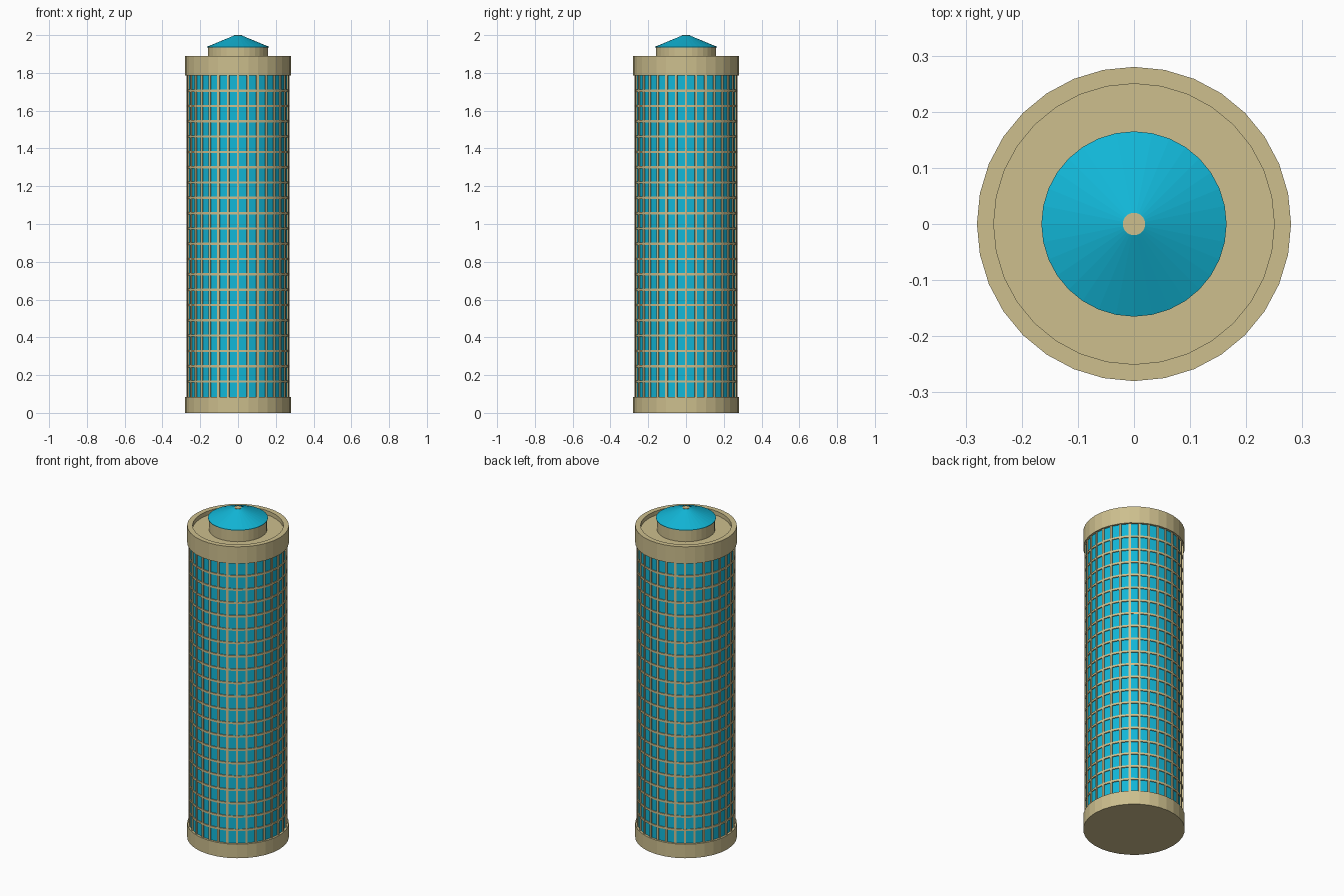
import bpy, bmesh, math

if "Cube" in bpy.data.objects:
    bpy.data.objects.remove(bpy.data.objects["Cube"])

SIDES = 32
FLOORS = 21
Z0, Z1 = 0.085, 1.787      # glazed part of the tower


def material(name, rgb):
    m = bpy.data.materials.new(name)
    m.diffuse_color = (*rgb, 1)
    m.use_nodes = True
    m.node_tree.nodes["Principled BSDF"].inputs["Base Color"].default_value = m.diffuse_color
    return m


BEIGE = material("sandy_beige", (0.61, 0.52, 0.27))
CYAN = material("cyan_glass", (0.006, 0.47, 0.68))


def finish(name, bm, mat):
    bmesh.ops.remove_doubles(bm, verts=bm.verts, dist=1e-6)
    bmesh.ops.recalc_face_normals(bm, faces=bm.faces)
    me = bpy.data.meshes.new(name)
    bm.to_mesh(me)
    bm.free()
    me.materials.append(mat)
    ob = bpy.data.objects.new(name, me)
    bpy.context.collection.objects.link(ob)
    return ob


def add_lathe(bm, profile, closed=False):
    """Turn (radius, z) points around z; open profiles get capped ends."""
    rings = []
    for r, z in profile:
        rings.append([bm.verts.new((r * math.cos(2 * math.pi * i / SIDES),
                                    r * math.sin(2 * math.pi * i / SIDES), z))
                      for i in range(SIDES)])
    pairs = list(zip(rings, rings[1:]))
    if closed:
        pairs.append((rings[-1], rings[0]))
    else:
        bm.faces.new(rings[0][::-1])
        bm.faces.new(rings[-1])
    for a, b in pairs:
        for i in range(SIDES):
            j = (i + 1) % SIDES
            bm.faces.new((a[i], a[j], b[j], b[i]))


def lathe(name, profile, mat):
    bm = bmesh.new()
    add_lathe(bm, profile)
    return finish(name, bm, mat)


# Solid bands, glass core and roof
lathe("base_band", [(0.28, 0), (0.28, Z0)], BEIGE)
lathe("glass_core", [(0.267, Z0 - 0.01), (0.267, Z1 + 0.01)], CYAN)
lathe("top_band_with_parapet",
      [(0.28, Z1), (0.28, 1.89), (0.25, 1.89), (0.25, 1.865)], BEIGE)
lathe("roof_drum", [(0.16, 1.86), (0.16, 1.936)], BEIGE)
lathe("roof_cone", [(0.165, 1.935), (0.165, 1.938), (0.02, 1.998)], CYAN)
lathe("cone_tip", [(0.02, 1.997), (0.02, 2.0)], BEIGE)

# Floor rings between the window rows
bm = bmesh.new()
step = (Z1 - Z0) / FLOORS
for k in range(1, FLOORS):
    z = Z0 + k * step
    add_lathe(bm, [(0.262, z - 0.006), (0.272, z - 0.006),
                   (0.272, z + 0.006), (0.262, z + 0.006)], closed=True)
finish("floor_rings", bm, BEIGE)

# Vertical mullions on every corner of the core
bm = bmesh.new()
for i in range(SIDES):
    a = 2 * math.pi * i / SIDES
    c, s = math.cos(a), math.sin(a)
    box = [[bm.verts.new((r * c - t * s, r * s + t * c, z))
            for r, t in ((0.26, -0.006), (0.273, -0.006),
                         (0.273, 0.006), (0.26, 0.006))]
           for z in (Z0 - 0.005, Z1 + 0.005)]
    lo, hi = box
    bm.faces.new(lo[::-1])
    bm.faces.new(hi)
    for j in range(4):
        n = (j + 1) % 4
        bm.faces.new((lo[j], lo[n], hi[n], hi[j]))
finish("window_mullions", bm, BEIGE)
